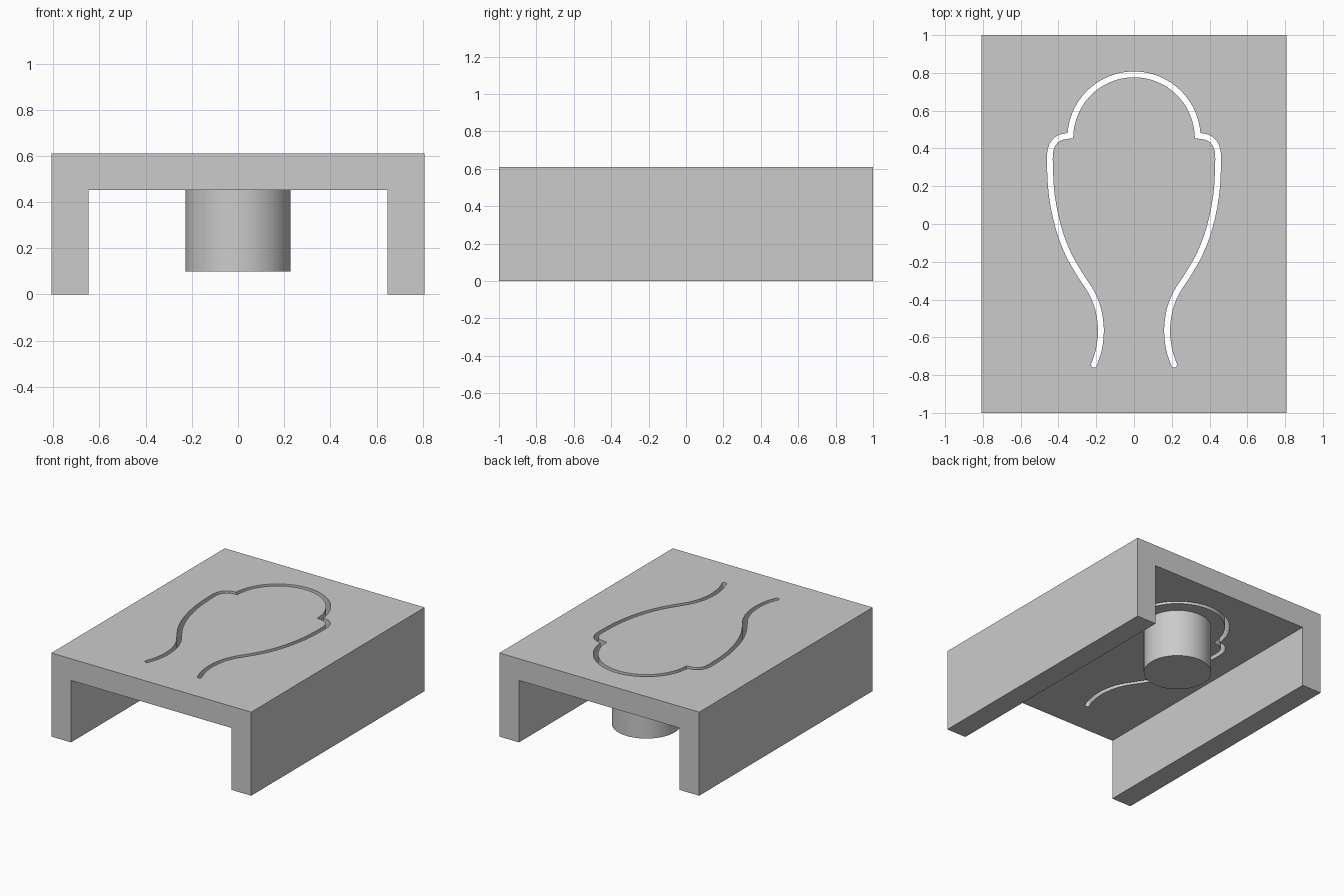
import bpy, bmesh, math
from mathutils import Vector

cube = bpy.data.objects.get("Cube")
if cube:
    bpy.data.objects.remove(cube, do_unlink=True)

HALF_W, WALL, TOP, UNDER = 0.807, 0.159, 0.61, 0.452
SLOT = 0.0155  # half the slot width

grey = bpy.data.materials.new("plain grey")
grey.use_nodes = True
colour = (0.6, 0.6, 0.6, 1)
grey.diffuse_color = colour
grey.node_tree.nodes["Principled BSDF"].inputs["Base Color"].default_value = colour


def smooth_path(points, steps=3):
    """Catmull-Rom curve through the points."""
    p = [Vector(q) for q in points]
    p = [2 * p[0] - p[1]] + p + [2 * p[-1] - p[-2]]
    out = []
    for a, b, c, d in zip(p, p[1:], p[2:], p[3:]):
        for i in range(steps):
            t = i / steps
            out.append(0.5 * (2 * b + (c - a) * t + (2 * a - 5 * b + 4 * c - d) * t ** 2
                              + (3 * b - a - 3 * c + d) * t ** 3))
    return out + [p[-2]]


def left_side(path):
    """Mitred left edge of the slot, with a round cap at the far end."""
    out = []
    dirs = [(b - a).normalized() for a, b in zip(path, path[1:])]
    for p, before, after in zip(path, dirs[:1] + dirs, dirs + dirs[-1:]):
        tangent = (before + after).normalized()
        normal = Vector((-tangent.y, tangent.x)) * SLOT
        out.append(p + normal / tangent.dot(after))
    for k in range(1, 8):
        t = math.pi * k / 8
        out.append(p + normal * math.cos(t) + tangent * SLOT * math.sin(t))
    return out


# Centre line of the slot: neck and shoulder, round head, then mirrored
side = smooth_path([(0.212, -0.745), (0.186, -0.665), (0.175, -0.56), (0.19, -0.45),
                    (0.225, -0.362), (0.275, -0.285), (0.345, -0.165), (0.4, -0.02),
                    (0.435, 0.15), (0.445, 0.31), (0.443, 0.385), (0.425, 0.43),
                    (0.39, 0.458), (0.337, 0.468)])
arc = [math.radians(2 + 88 * i / 24) for i in range(1, 25)]
side += [Vector((0.337 * math.cos(a), 0.455 + 0.337 * math.sin(a))) for a in arc]
path = side + [Vector((-p.x, p.y)) for p in reversed(side[:-1])]
slot = left_side(path) + left_side(path[::-1])

# Channel-shaped body: end profiles and the long outer faces
bm = bmesh.new()
half = [(HALF_W, TOP), (HALF_W, 0), (HALF_W - WALL, 0), (HALF_W - WALL, UNDER)]
outline = half + [(-x, z) for x, z in reversed(half)]
front, back = [[bm.verts.new((x, y, z)) for x, z in outline] for y in (-1, 1)]
bm.faces.new(front)
bm.faces.new(back)
for i in (0, 1, 2, 4, 5, 6):
    bm.faces.new((front[i], front[i + 1], back[i + 1], back[i]))

# Top and underside of the plate, each filled around the slot opening
rims = []
for i, j, z in ((7, 0, TOP), (3, 4, UNDER)):
    rim = [bm.verts.new((p.x, p.y, z)) for p in slot]
    edges = [bm.edges.new((a, b)) for a, b in zip(rim, rim[1:] + rim[:1])]
    corners = [front[i], front[j], back[j], back[i]]
    edges += [bm.edges.get((a, b)) or bm.edges.new((a, b))
              for a, b in zip(corners, corners[1:] + corners[:1])]
    bmesh.ops.triangle_fill(bm, edges=edges, normal=(0, 0, 1), use_beauty=True)
    rims.append(rim)

# Slot walls
upper, lower = rims
for i in range(len(slot)):
    bm.faces.new((upper[i - 1], upper[i], lower[i], lower[i - 1]))

bm.normal_update()
bmesh.ops.recalc_face_normals(bm, faces=bm.faces[:])
mesh = bpy.data.meshes.new("channel_body")
bm.to_mesh(mesh)
bm.free()
body = bpy.data.objects.new("channel_body", mesh)
bpy.context.collection.objects.link(body)

# Round boss hanging below the head of the slot
bpy.ops.mesh.primitive_cylinder_add(vertices=64, radius=0.228, depth=UNDER - 0.1,
                                    location=(0, 0.457, (UNDER + 0.1) / 2))
boss = bpy.context.object
boss.name = "round_boss"

for obj in (body, boss):
    obj.data.materials.append(grey)
    bpy.ops.object.select_all(action='DESELECT')
    obj.select_set(True)
    bpy.context.view_layer.objects.active = obj
    bpy.ops.object.shade_smooth_by_angle(angle=math.radians(30))
